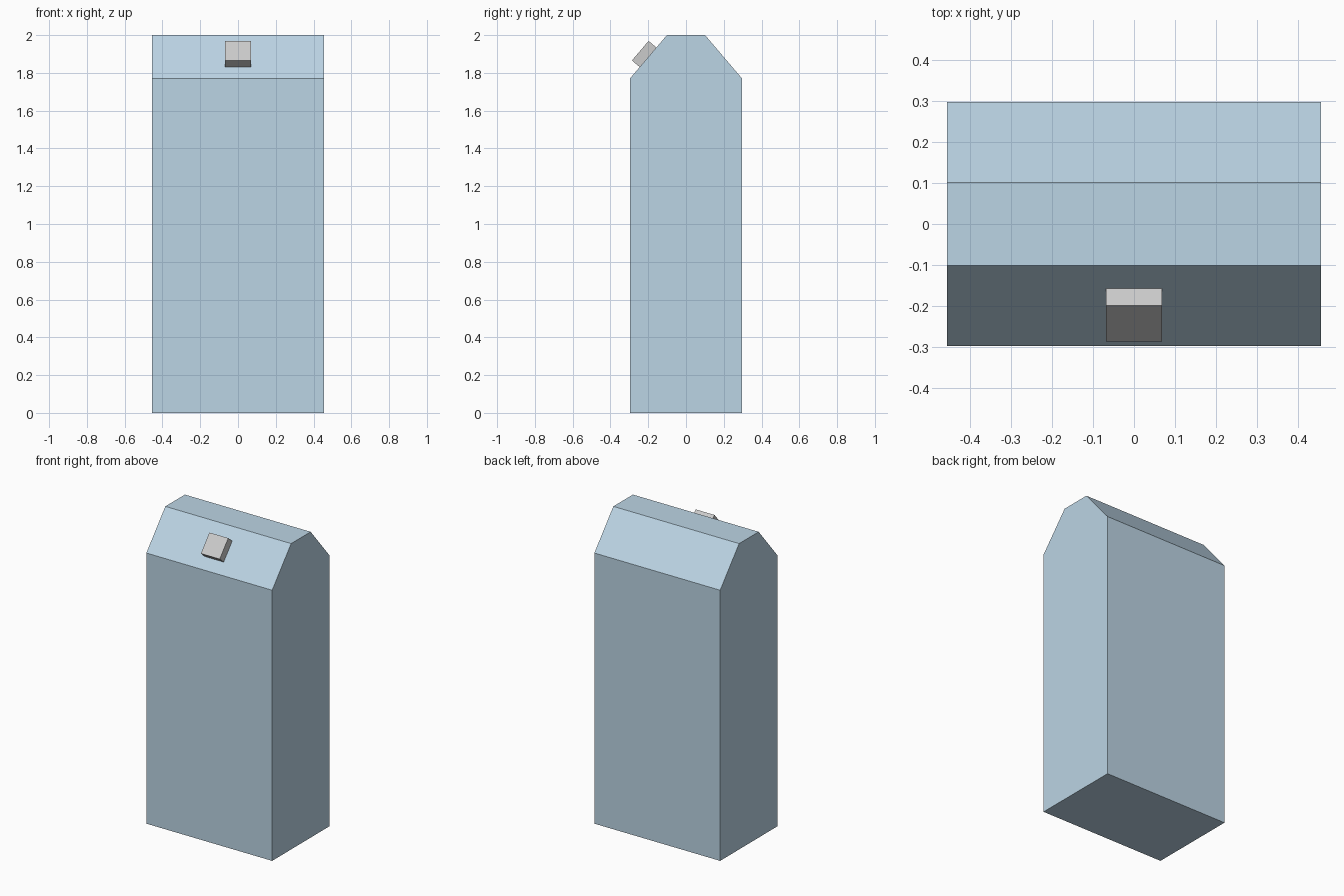
import bpy, bmesh, math
from mathutils import Matrix, Vector

if "Cube" in bpy.data.objects:
    bpy.data.objects.remove(bpy.data.objects["Cube"])

HALF_W, HALF_D, TOP_D = 0.455, 0.297, 0.101
SHOULDER, HEIGHT = 1.77, 2.0


def make_object(name, bm):
    bmesh.ops.recalc_face_normals(bm, faces=bm.faces)
    mesh = bpy.data.meshes.new(name)
    bm.to_mesh(mesh)
    bm.free()
    obj = bpy.data.objects.new(name, mesh)
    bpy.context.collection.objects.link(obj)
    return obj


# Cabinet body: mirrored half profile (y, z), extruded along x
half = [(HALF_D, 0), (HALF_D, SHOULDER), (TOP_D, HEIGHT)]
profile = half + [(-y, z) for y, z in reversed(half)]
bm = bmesh.new()
face = bm.faces.new([bm.verts.new((-HALF_W, y, z)) for y, z in profile])
ext = bmesh.ops.extrude_face_region(bm, geom=[face])
bmesh.ops.translate(bm, vec=(2 * HALF_W, 0, 0),
                    verts=[v for v in ext["geom"] if isinstance(v, bmesh.types.BMVert)])
body = make_object("cabinet_body", bm)
paint = bpy.data.materials.new("blue_grey_paint")
paint.diffuse_color = (0.50, 0.66, 0.78, 1)
paint.use_nodes = True
paint.node_tree.nodes["Principled BSDF"].inputs["Base Color"].default_value = paint.diffuse_color
body.data.materials.append(paint)

# Square button sitting on the front slope, slightly sunk into it
SIDE, RAISED, SUNK = 0.136, 0.054, 0.01
tilt = math.atan2(HEIGHT - SHOULDER, HALF_D - TOP_D)
normal = Vector((0, -math.sin(tilt), math.cos(tilt)))
y = -0.201
on_slope = Vector((0, y, HEIGHT + (y + TOP_D) * math.tan(tilt)))
centre = on_slope + normal * (RAISED - SUNK) / 2
bm = bmesh.new()
bmesh.ops.create_cube(bm, size=1, matrix=Matrix.Translation(centre)
                      @ Matrix.Rotation(tilt, 4, 'X')
                      @ Matrix.Diagonal((SIDE, SIDE, RAISED + SUNK, 1)))
make_object("slope_button", bm)
